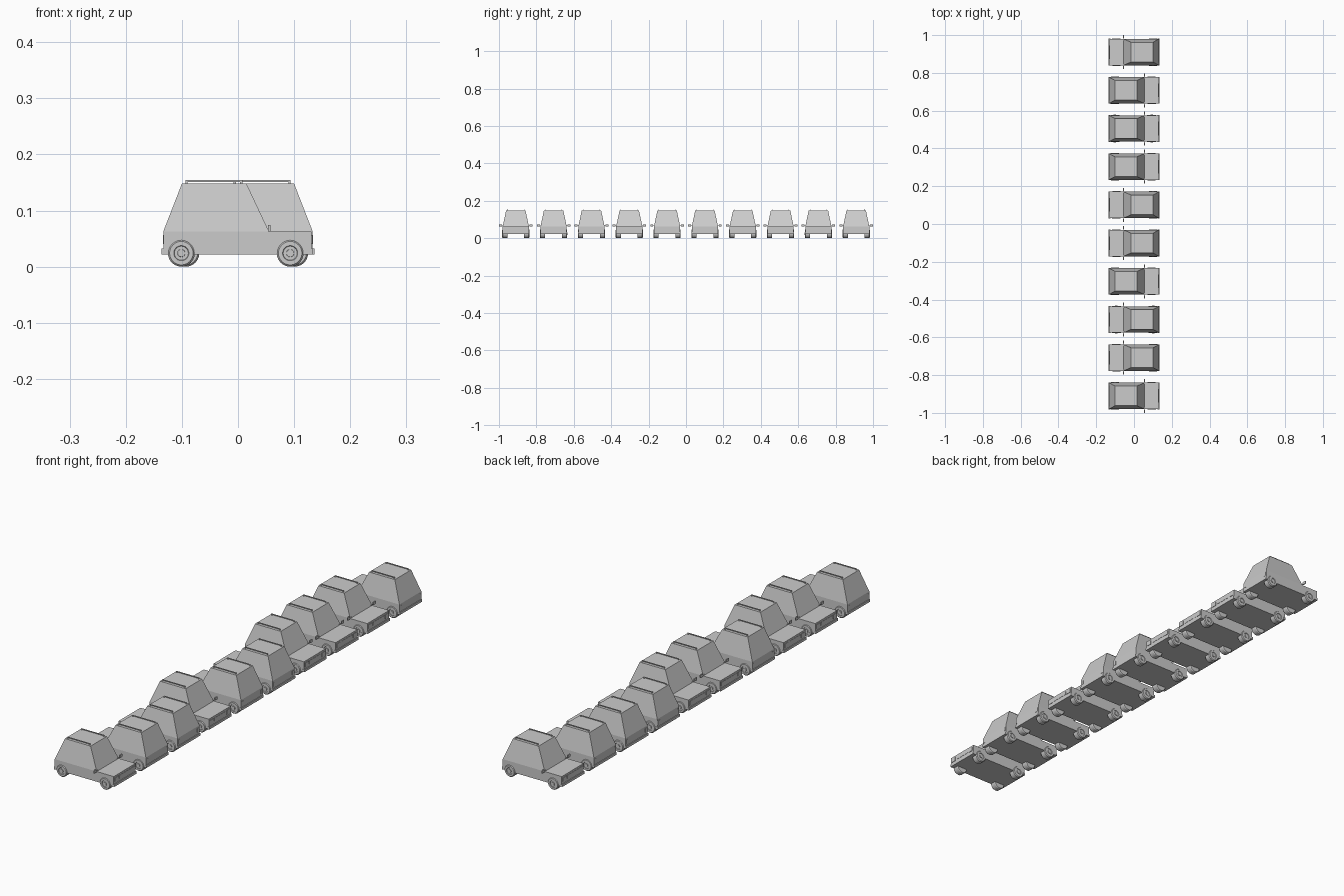
import bpy, bmesh, math
from mathutils import Matrix, Vector

if "Cube" in bpy.data.objects:
    bpy.data.objects.remove(bpy.data.objects["Cube"])

parts = []  # (name, mesh) of one car that faces +x


def finish(name, bm):
    bmesh.ops.recalc_face_normals(bm, faces=bm.faces)
    mesh = bpy.data.meshes.new(name)
    bm.to_mesh(mesh)
    bm.free()
    parts.append((name, mesh))
    return mesh


def add_box(bm, x0, x1, y0, y1, z0, z1):
    size = Matrix.Diagonal((x1 - x0, y1 - y0, z1 - z0, 1))
    pos = Matrix.Translation(((x0 + x1) / 2, (y0 + y1) / 2, (z0 + z1) / 2))
    bmesh.ops.create_cube(bm, size=1, matrix=pos @ size)


def boxes(name, specs, mirror=False):
    bm = bmesh.new()
    for x0, x1, y0, y1, z0, z1 in specs:
        add_box(bm, x0, x1, y0, y1, z0, z1)
        if mirror:
            add_box(bm, x0, x1, -y1, -y0, z0, z1)
    finish(name, bm)


# Lower body with hood
boxes("lower_body", [(-0.133, 0.131, -0.07, 0.07, 0.022, 0.063)])

# Tapered cabin
bm = bmesh.new()
rings = []
for x0, x1, w, z in [(-0.133, 0.055, 0.07, 0.063), (-0.1, 0.015, 0.052, 0.148)]:
    rings.append([bm.verts.new(p) for p in
                  [(x0, -w, z), (x1, -w, z), (x1, w, z), (x0, w, z)]])
for i in range(4):
    j = (i + 1) % 4
    bm.faces.new((rings[0][i], rings[0][j], rings[1][j], rings[1][i]))
bm.faces.new(rings[1])
bm.faces.new(rings[0][::-1])
finish("cabin", bm)

# Bumpers, grille and lights
boxes("bumpers", [(0.125, 0.134, -0.071, 0.071, 0.022, 0.032),
                  (-0.136, -0.127, -0.071, 0.071, 0.022, 0.032)])
boxes("grille", [(0.129, 0.132, -0.036, 0.036, 0.042, 0.055)])
boxes("headlights", [(0.129, 0.133, 0.042, 0.064, 0.040, 0.056)], True)
boxes("tail_lights", [(-0.134, -0.13, 0.055, 0.067, 0.040, 0.056)], True)

# Roof rails on short posts
boxes("roof_rails", [(-0.094, 0.008, 0.043, 0.046, 0.151, 0.154),
                     (-0.094, -0.090, 0.043, 0.046, 0.146, 0.152),
                     (0.004, 0.008, 0.043, 0.046, 0.146, 0.152)], True)

# Side mirrors on arms
boxes("side_mirrors", [(0.0535, 0.0575, 0.074, 0.09, 0.063, 0.074),
                       (0.054, 0.056, 0.062, 0.075, 0.064, 0.067)], True)

# Wheels: turned tyre, rim and hub profile (radius, y)
bm = bmesh.new()
profile = [(0, 0.045), (0.022, 0.045), (0.024, 0.048), (0.024, 0.069),
           (0.021, 0.0725), (0.0135, 0.0725), (0.0125, 0.0705),
           (0.007, 0.0705), (0.0065, 0.073), (0, 0.073)]
for cx in (-0.101, 0.093):
    for side in (-1, 1):
        vs = [bm.verts.new((cx + r, side * y, 0.024)) for r, y in profile]
        es = [bm.edges.new(p) for p in zip(vs, vs[1:])]
        bmesh.ops.spin(bm, geom=vs + es, cent=(cx, 0, 0.024), axis=(0, 1, 0),
                       angle=math.tau, steps=24)
bmesh.ops.remove_doubles(bm, verts=bm.verts, dist=1e-5)
wheels = finish("wheels", bm)
wheels.shade_smooth()
wheels.set_sharp_from_angle(angle=math.radians(30))

# Row of ten cars, each facing +x or -x
facing = [1, -1, -1, 1, -1, -1, 1, 1, 1, -1]
for i, f in enumerate(facing):
    y = -0.91 + i * 1.82 / 9
    for name, mesh in parts:
        ob = bpy.data.objects.new(f"car_{i + 1}_{name}", mesh)
        ob.location = (0, y, 0)
        ob.rotation_euler = (0, 0, 0 if f > 0 else math.pi)
        bpy.context.collection.objects.link(ob)
